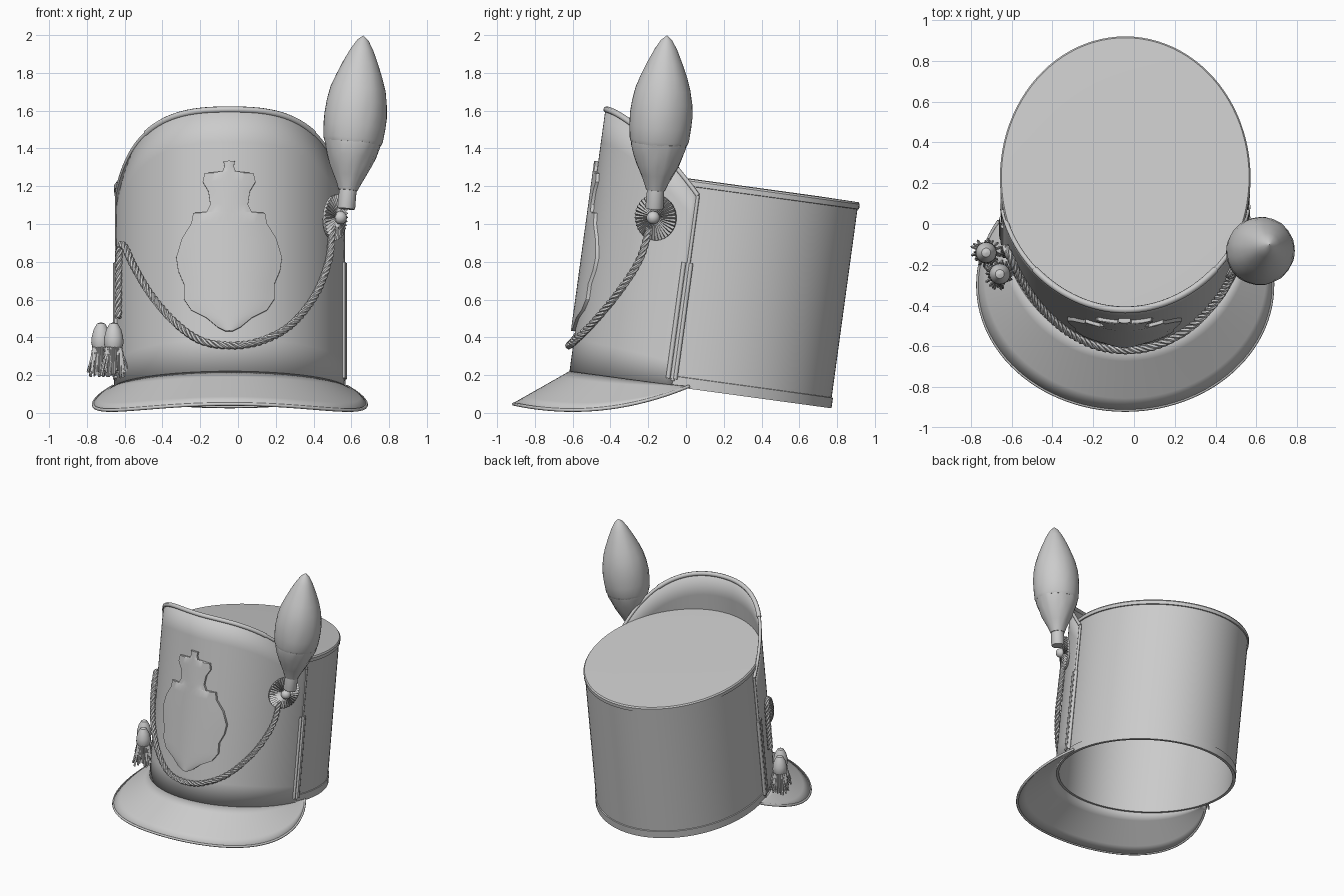
import bpy, bmesh, random
from math import sin, cos, pi, radians, asin
from mathutils import Matrix, Vector

random.seed(4)
if "Cube" in bpy.data.objects:
    bpy.data.objects.remove(bpy.data.objects["Cube"])

grey = bpy.data.materials.new("plain grey")
grey.use_nodes = True
GREY = (0.6, 0.6, 0.6, 1)
grey.diffuse_color = GREY
grey.node_tree.nodes["Principled BSDF"].inputs["Base Color"].default_value = GREY

# Tilted frame of the oval crown
RX, RY = 0.607, 0.69
TILT = radians(7.8)
CROWN = Matrix.Translation((-0.043, 0.08, 0.119)) @ Matrix.Rotation(-TILT, 4, 'X')


def wall(t, h, off=0.0):
    """Point on the crown wall: t is the angle from the front, h the height."""
    return CROWN @ Vector(((RX + off) * sin(t), -(RY + off) * cos(t), h))


def wall_at(x, z, off=0.0):
    """Point on the front wall at a given x and world height."""
    t = asin(max(-1, min(1, (x + 0.043) / (RX + off))))
    return wall(t, (z - 0.119 - RY * sin(TILT) * cos(t)) / cos(TILT), off)


def add(name, bm, angle=35):
    bmesh.ops.recalc_face_normals(bm, faces=bm.faces)
    me = bpy.data.meshes.new(name)
    bm.to_mesh(me)
    bm.free()
    ob = bpy.data.objects.new(name, me)
    bpy.context.scene.collection.objects.link(ob)
    me.materials.append(grey)
    bpy.ops.object.select_all(action='DESELECT')
    ob.select_set(True)
    bpy.context.view_layer.objects.active = ob
    bpy.ops.object.shade_smooth_by_angle(angle=radians(angle))
    return ob


def sheet(name, rows, thick=0.0, closed=False, caps=False, angle=35):
    """Skin a list of point rows; optionally close each row or thicken."""
    bm = bmesh.new()
    vs = [[bm.verts.new(p) for p in row] for row in rows]
    n = len(rows[0])
    for a, b in zip(vs, vs[1:]):
        for i in range(n if closed else n - 1):
            j = (i + 1) % n
            bm.faces.new((a[i], a[j], b[j], b[i]))
    if caps:
        bm.faces.new(vs[0])
        bm.faces.new(vs[-1])
    ob = add(name, bm, angle)
    if thick:
        mod = ob.modifiers.new("thickness", 'SOLIDIFY')
        mod.thickness = thick
        mod.offset = 0
    return ob


def lathe(name, profile, mat, sx=1, sy=1, seg=48, wobble=0.0):
    rows = [[mat @ Vector((max(r, 0.0005) * sx * cos(a) * w, max(r, 0.0005) * sy * sin(a) * w, z))
             for a in (2 * pi * i / seg for i in range(seg))
             for w in [1 + random.uniform(-wobble, wobble)]]
            for r, z in profile]
    return sheet(name, rows, closed=True, caps=True)


def tubes(name, paths, radius, sides=2):
    cu = bpy.data.curves.new(name, 'CURVE')
    cu.dimensions = '3D'
    cu.bevel_depth = radius
    cu.bevel_resolution = sides
    cu.use_fill_caps = True
    for path in paths:
        sp = cu.splines.new('POLY')
        sp.points.add(len(path) - 1)
        for q, p in zip(sp.points, path):
            q.co = (*p, 1)
    tmp = bpy.data.objects.new("tmp", cu)
    bpy.context.scene.collection.objects.link(tmp)
    me = tmp.evaluated_get(bpy.context.evaluated_depsgraph_get()).to_mesh()
    bm = bmesh.new()
    bm.from_mesh(me)
    bpy.data.objects.remove(tmp)
    return add(name, bm, 50)


def smooth_path(pts, step=24):
    """Catmull-Rom through the points."""
    p = [Vector(q) for q in pts]
    p = [2 * p[0] - p[1]] + p + [2 * p[-1] - p[-2]]
    out = []
    for a, b, c, d in zip(p, p[1:], p[2:], p[3:]):
        for u in (i / step for i in range(step)):
            out.append(0.5 * (2 * b + (c - a) * u + (2 * a - 5 * b + 4 * c - d) * u * u
                              + (3 * b - a - 3 * c + d) * u ** 3))
    return out + [p[-2]]


def span(a, b, n):
    return [a + (b - a) * i / n for i in range(n + 1)]


# Crown body, hollow below, with top and bottom bands
lathe("crown", [(0, 1.07), (.975, 1.07), (.975, 0), (1.01, 0), (1.01, .055), (1, .057), (1, 1.062),
                (1.012, 1.064), (1.012, 1.09), (1, 1.1), (.7, 1.103), (0, 1.103)], CROWN, RX, RY, 96)

# Tall false front with rim trim
EDGE = radians(77)


def rim(t):
    return 1.405 - 0.56 * (1 - cos(t)) ** 1.47


ts = span(-EDGE, EDGE, 64)
sheet("false_front", [[wall(t, rim(t) * k, .007) for t in ts] for k in span(0, 1, 8)], .014)
B = radians(46)
tubes("front_rim_trim", [[wall(t, rim(t), .008) for t in span(-B, B, 40)]], .017)
tubes("side_rim_trim", [[wall(s * t, rim(t), .008) for t in span(B, EDGE, 16)] for s in (-1, 1)], .012)

# Side seam strips
for side, s in (("left", 1), ("right", -1)):
    tubes(side + "_seam", [[wall(s * EDGE, h, .008) for h in span(.03, rim(EDGE), 4)]], .01)
    tubes(side + "_seam_guard", [[wall(s * (EDGE + d), h, .013) for h in (.04, .66)]
                                 for d in (-.035, 0, .02)], .012)

# Visor
rows = []
for u in span(-radians(121), radians(121), 72):
    y = -.3 - .612 * cos(u)
    outer = Vector((-.043 + .722 * sin(u), y, .014 + .335 * (y + .6) ** 2))
    inner = wall(u * 83 / 121, 0.005, .006)
    rows.append([inner.lerp(outer, k) for k in span(0, 1, 5)])
sheet("visor", rows, .012, angle=50)
tubes("visor_edge", [[r[-1] for r in rows]], .009)

# Crowned shield plate: half widths by height
outline = [(.43, .02), (.45, .06), (.5, .12), (.54, .2), (.6, .24), (.68, .24), (.75, .27), (.82, .28),
           (.92, .25), (1, .2), (1.055, .19), (1.06, .12), (1.1, .1), (1.17, .11), (1.22, .14),
           (1.265, .13), (1.275, .035), (1.3, .025), (1.33, .03)]
rows = []
for z, w in outline:
    cols = [(-w, 0)] + [(x, .016 + .006 * (1 - (x / w) ** 2)) for x in span(-w, w, 12)] + [(w, 0)]
    rows.append([wall_at(-.047 + x, z, .014 + o) for x, o in cols])
rows = [[wall_at(-.047 + x, .43, .014) for x in [-.02] + span(-.02, .02, 12) + [.02]]] + rows
rows.append([wall_at(-.047 + x, 1.33, .014) for x in [-.03] + span(-.03, .03, 12) + [.03]])
sheet("shield_plate", rows, angle=30)

# Twisted cord
hang = [(.5, .98), (.48, .8), (.41, .62), (.28, .46), (.12, .375), (-.04, .352), (-.2, .38), (-.34, .48),
        (-.46, .62), (-.55, .77), (-.6, .875), (-.625, .88), (-.632, .8), (-.634, .65), (-.636, .5)]
path = smooth_path([wall_at(x, z, .035) for x, z in hang])
strands = [[], [], []]
length = 0
for a, b in zip(path, path[1:]):
    d = (b - a).normalized()
    out = Vector((a.x + .043, a.y - .2, 0)).normalized()
    side = d.cross(out).normalized()
    out = side.cross(d)
    for m in range(3):
        p = a + (b - a) * m / 3
        for k, strand in enumerate(strands):
            f = (length + (b - a).length * m / 3) * 2 * pi / .1 + k * 2 * pi / 3
            strand.append(p + (out * cos(f) + side * sin(f)) * .01)
    length += (b - a).length
tubes("cord", strands, .0105, 1)

# Tassels
for name, x, y in (("outer", -.725, -.14), ("inner", -.658, -.245)):
    lathe(name + "_tassel_head", [(0, .48), (.022, .472), (.04, .44), (.05, .4), (.052, .37), (.045, .345),
                                  (.03, .335), (0, .33)], Matrix.Translation((x, y, 0)), seg=24)
    threads = []
    for i in range(36):
        a = i * 2.4
        e = random.uniform(.045, .078)
        end = random.uniform(.185, .23)
        threads.append([(x + r * cos(a), y + r * sin(a), z)
                        for r, z in ((.036, .38), (.046, .31), (e, end))])
    tubes(name + "_tassel_fringe", threads, .0065, 0)

# Pleated rosette with button
n = Vector((.88, -.47, -.05))
ROS = Matrix.Translation((.515, -.16, 1.035)) @ n.to_track_quat('Z', 'Y').to_matrix().to_4x4()
PLEATS = 36
rows = []
for r, z in ((.004, -.012), (.118, -.012), (.122, .012), (.08, .02), (.03, .022), (.004, .022)):
    rows.append([ROS @ Vector((r * cos(i * pi / PLEATS), r * sin(i * pi / PLEATS),
                               z - (.014 if i % 2 and z > 0 and r > .01 else 0)))
                 for i in range(2 * PLEATS)])
sheet("rosette", rows, closed=True, caps=True, angle=15)
lathe("rosette_button", [(.035 * sin(a), .03 - .035 * cos(a)) for a in span(0, pi, 12)], ROS, seg=24)

# Plume
base, tip = Vector((.572, -.168, 1.08)), Vector((.664, -.1, 2.0))
PLUME = Matrix.Translation(base) @ (tip - base).to_track_quat('Z', 'Y').to_matrix().to_4x4()
lathe("plume_socket", [(0, 0), (.045, 0), (.048, .01), (.046, .11), (.03, .13)], PLUME, seg=24)
lathe("plume_base", [(0, .09), (.05, .1), (.066, .14), (.085, .18), (.11, .23), (.128, .28), (.146, .33),
                     (.15, .355), (.1, .37)], PLUME, seg=40, wobble=.025)
lathe("plume_top", [(.1, .352), (.15, .35), (.158, .37), (.164, .44), (.166, .5), (.16, .57), (.146, .64),
                    (.122, .71), (.093, .78), (.06, .85), (.03, .9), (0, .925)], PLUME, seg=40, wobble=.01)
